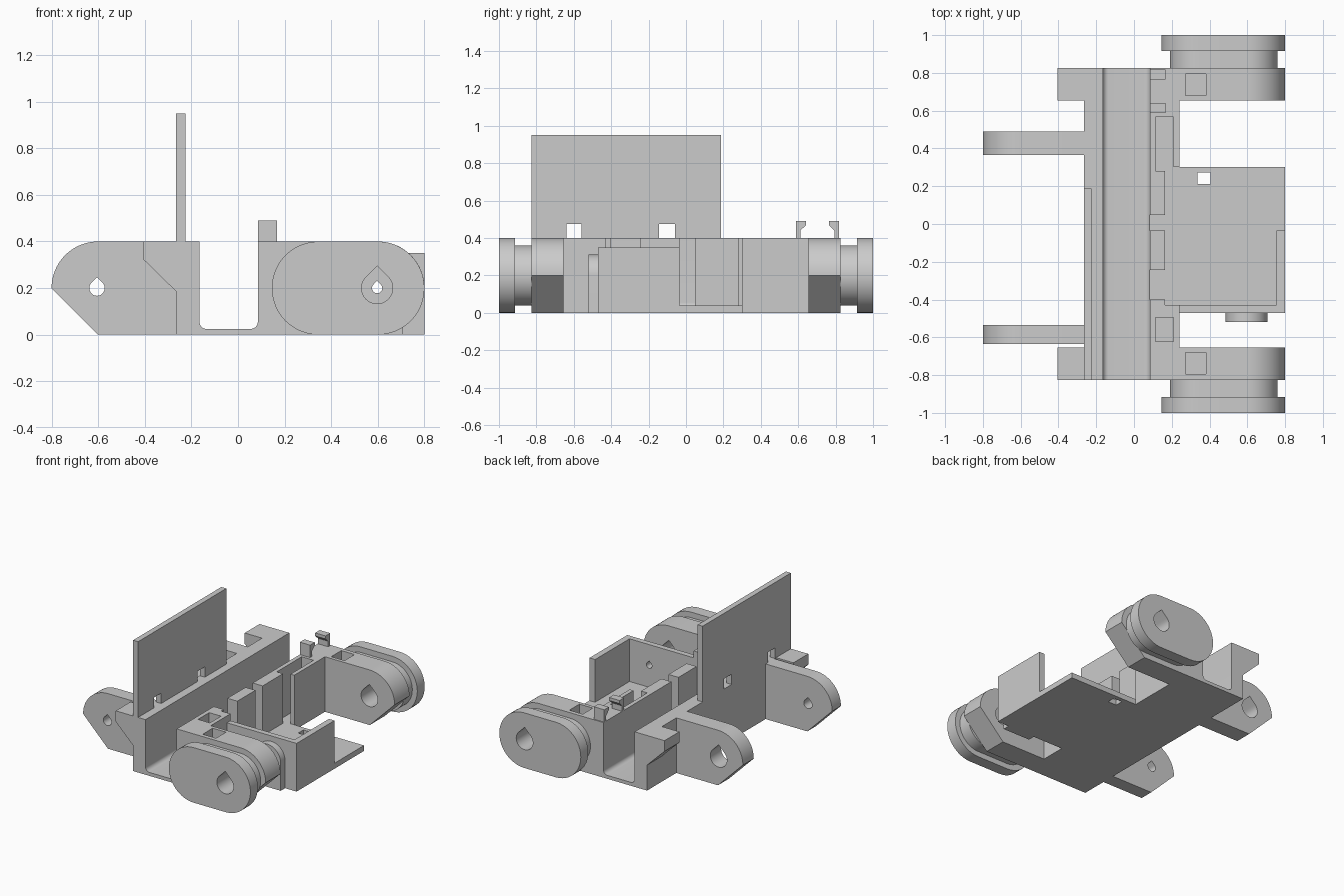
import bpy, bmesh
from math import sin, cos, radians
from mathutils import Vector

cube = bpy.data.objects.get("Cube")
if cube:
    bpy.data.objects.remove(cube, do_unlink=True)

grey = bpy.data.materials.new("plain_grey")
grey.use_nodes = True
grey.diffuse_color = (0.6, 0.6, 0.6, 1)
grey.node_tree.nodes["Principled BSDF"].inputs["Base Color"].default_value = (0.6, 0.6, 0.6, 1)


def prism(name, pts, axis, lo, hi):
    """Extrude a 2D outline along an axis between lo and hi."""
    place = {"x": lambda a, b, t: (t, a, b),
             "y": lambda a, b, t: (a, t, b),
             "z": lambda a, b, t: (a, b, t)}[axis]
    bm = bmesh.new()
    face = bm.faces.new([bm.verts.new(place(a, b, lo)) for a, b in pts])
    ext = bmesh.ops.extrude_face_region(bm, geom=[face])
    moved = [v for v in ext["geom"] if isinstance(v, bmesh.types.BMVert)]
    bmesh.ops.translate(bm, verts=moved, vec=Vector(place(0, 0, hi - lo)))
    bmesh.ops.recalc_face_normals(bm, faces=bm.faces[:])
    mesh = bpy.data.meshes.new(name)
    bm.to_mesh(mesh)
    bm.free()
    mesh.materials.append(grey)
    ob = bpy.data.objects.new(name, mesh)
    bpy.context.collection.objects.link(ob)
    return ob


def box(name, x0, x1, y0, y1, z0, z1):
    return prism(name, [(x0, y0), (x1, y0), (x1, y1), (x0, y1)], "z", z0, z1)


def arc(cx, cz, r, start, end, n=24):
    steps = [radians(start + (end - start) * i / n) for i in range(n + 1)]
    return [(cx + r * cos(a), cz + r * sin(a)) for a in steps]


def stadium(x0, x1, r):
    return arc(x0, 0.2, r, 90, 270) + arc(x1, 0.2, r, -90, 90)


def teardrop(cx, r, y0, y1):
    """Cutter for a round hole with a pointed top."""
    outline = arc(cx, 0.2, r, 135, 405) + [(cx, 0.2 + r * 1.414)]
    return prism("hole_cutter", outline, "y", y0, y1)


def cut(ob, *cutters):
    """Subtract the cutters and remove them."""
    for c in cutters:
        mod = ob.modifiers.new("cut", "BOOLEAN")
        mod.operation, mod.solver, mod.object = "DIFFERENCE", "EXACT", c
    bpy.context.view_layer.update()
    deps = bpy.context.evaluated_depsgraph_get()
    mesh = bpy.data.meshes.new_from_object(ob.evaluated_get(deps))
    ob.modifiers.clear()
    ob.data = mesh
    for c in cutters:
        bpy.data.objects.remove(c, do_unlink=True)
    return ob


# Main channel with filleted floor, gaps and pockets in its thick wall
channel = prism("main_channel",
                [(-0.265, 0), (0.24, 0), (0.24, 0.4), (0.085, 0.4)]
                + arc(0.055, 0.055, 0.03, 0, -90, 8)
                + arc(-0.135, 0.055, 0.03, 270, 180, 8)
                + [(-0.165, 0.4), (-0.265, 0.4)], "y", -0.825, 0.825)
cut(channel,
    box("bay_cutter", 0.165, 0.3, -0.43, 0.303, 0.04, 0.5),
    box("gap_cutter", 0.06, 0.2, -0.035, 0.047, 0.04, 0.5),
    box("gap_cutter", 0.06, 0.2, -0.4, -0.243, 0.04, 0.5),
    box("slot_cutter", 0.115, 0.21, 0.28, 0.567, 0.04, 0.5),
    box("pocket_cutter", 0.115, 0.21, -0.623, -0.495, 0.04, 0.5))

# Tall plate with two notches along its foot
plate = box("tall_plate", -0.265, -0.225, -0.825, 0.187, 0.4, 0.95)
cut(plate,
    box("notch_cutter", -0.3, -0.2, -0.64, -0.56, 0.35, 0.475),
    box("notch_cutter", -0.3, -0.2, -0.145, -0.06, 0.35, 0.475))

# Hinge lugs on the low-x side
lug_outline = [(-0.265, 0), (-0.6, 0)] + arc(-0.6, 0.2, 0.2, 180, 90) + [(-0.265, 0.4)]
for name, y0, y1, r in (("front_hinge_lug", -0.635, -0.535, 0.033),
                        ("back_hinge_lug", 0.365, 0.49, 0.067)):
    cut(prism(name, lug_outline, "y", y0, y1), teardrop(-0.605, r, y0 - 0.1, y1 + 0.1))

# Parts repeated at both ends
wheel_lug_outline = [(0.24, 0), (0.6, 0)] + arc(0.6, 0.2, 0.2, 0, 90) + [(0.24, 0.4)]
tab_outline = [(-0.265, 0.185), (-0.265, 0.4), (-0.405, 0.4), (-0.405, 0.322)]
for end, s in (("front", -1), ("back", 1)):
    def span(a, b):
        return sorted((s * a, s * b))
    prism(end + "_corner_tab", tab_outline, "y", *span(0.655, 0.825))
    arm = prism(end + "_arm", wheel_lug_outline, "y", *span(0.655, 0.825))
    core = prism(end + "_grooved_core", stadium(0.35, 0.6, 0.16), "y", *span(0.825, 0.915))
    disc = prism(end + "_end_disc", stadium(0.345, 0.6, 0.2), "y", *span(0.915, 1.0))
    cut(arm, box("pocket_cutter", 0.273, 0.38, *span(0.68, 0.795), 0.2, 0.5))
    for part in (arm, core, disc):
        cut(part, teardrop(0.597, 0.067, *span(0.6, 1.1)))

# Open tray: floor with a square hole, L-shaped wall and boss
cut(box("tray_floor", 0.24, 0.8, -0.47, 0.303, 0, 0.04),
    box("hole_cutter", 0.335, 0.405, 0.213, 0.272, -0.1, 0.1))
wall = prism("tray_wall", [(0.24, -0.47), (0.8, -0.47), (0.8, -0.035), (0.755, -0.035),
                           (0.755, -0.43), (0.24, -0.43)], "z", 0.04, 0.35)
boss = prism("tray_boss", [(0.485, 0), (0.707, 0)] + arc(0.596, 0.2, 0.111, 0, 180),
             "y", -0.52, -0.47)
for part in (wall, boss):
    cut(part, teardrop(0.597, 0.022, -0.6, -0.4))

# Pair of facing snap clips on the wall top
for name, y, s in (("front_clip", 0.588, 1), ("back_clip", 0.817, -1)):
    hook = [(0, 0.4), (0.023, 0.4), (0.023, 0.44), (0.053, 0.468), (0.053, 0.49), (0, 0.49)]
    prism(name, [(y + s * d, z) for d, z in hook], "x", 0.085, 0.168)

# Smooth the rounded sides, keep hard edges
bpy.ops.object.select_all(action="DESELECT")
for ob in bpy.context.collection.objects:
    if ob.type == "MESH":
        ob.select_set(True)
        bpy.context.view_layer.objects.active = ob
bpy.ops.object.shade_smooth_by_angle(angle=radians(30))
